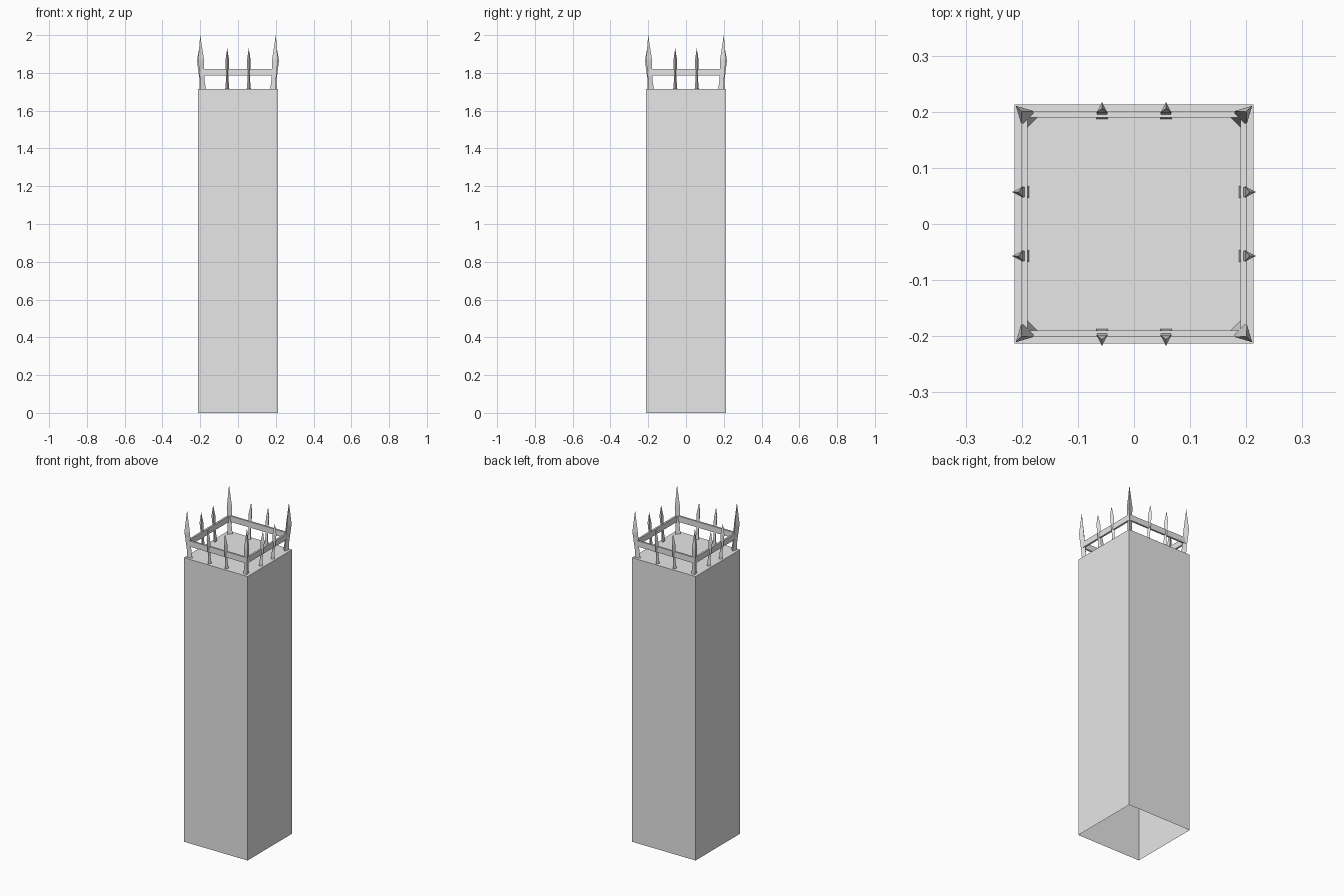
import bpy, bmesh, math
from mathutils import Matrix, Vector

cube = bpy.data.objects.get("Cube")
if cube:
    bpy.data.objects.remove(cube, do_unlink=True)

grey = bpy.data.materials.new("light_grey")
grey.use_nodes = True
grey.diffuse_color = (0.8, 0.8, 0.8, 1)
grey.node_tree.nodes["Principled BSDF"].inputs["Base Color"].default_value = (0.8, 0.8, 0.8, 1)

HALF = 0.213
DECK = 1.715


def finish(name, bm):
    bmesh.ops.recalc_face_normals(bm, faces=bm.faces)
    mesh = bpy.data.meshes.new(name)
    bm.to_mesh(mesh)
    bm.free()
    mesh.materials.append(grey)
    obj = bpy.data.objects.new(name, mesh)
    bpy.context.collection.objects.link(obj)
    return obj


def box(bm, lo, hi):
    lo, hi = Vector(lo), Vector(hi)
    scale = Matrix.Diagonal((*(hi - lo), 1))
    return bmesh.ops.create_cube(bm, size=1, matrix=Matrix.Translation((lo + hi) / 2) @ scale)


def spike(name, levels, tip, angle, side=0):
    """Three-sided blade; levels are (z, inner, ridge, half width)."""
    bm = bmesh.new()
    rings = []
    for z, inner, ridge, half in levels:
        points = ((inner, side - half, z), (ridge, side, z), (inner, side + half, z))
        rings.append([bm.verts.new(p) for p in points])
    for low, high in zip(rings, rings[1:]):
        for i in range(3):
            j = (i + 1) % 3
            bm.faces.new((low[i], low[j], high[j], high[i]))
    top = bm.verts.new((tip[1], side, tip[0]))
    for i in range(3):
        bm.faces.new((rings[-1][i], rings[-1][(i + 1) % 3], top))
    bm.faces.new(rings[0])
    bm.transform(Matrix.Rotation(angle, 4, "Z"))
    finish(name, bm)


# Tall hollow shaft, open underneath
bm = bmesh.new()
box(bm, (-HALF, -HALF, 0), (HALF, HALF, DECK))
bottom = [f for f in bm.faces if f.calc_center_median().z < 0.01]
bmesh.ops.recalc_face_normals(bm, faces=bm.faces)
bmesh.ops.delete(bm, geom=bottom, context="FACES_ONLY")
finish("tower_shaft", bm)

# Square rail mitred at the corners
bm = bmesh.new()
rings = []
for r, z in ((0.19, 1.785), (0.201, 1.785), (0.201, 1.82), (0.19, 1.82)):
    rings.append([bm.verts.new((sx * r, sy * r, z))
                  for sx, sy in ((-1, -1), (1, -1), (1, 1), (-1, 1))])
for a, b in zip(rings, rings[1:] + rings[:1]):
    for i in range(4):
        j = (i + 1) % 4
        bm.faces.new((a[i], a[j], b[j], b[i]))
finish("rail", bm)

# Leaning spikes: two on every side and a taller one at every corner
SIDE_LEVELS = ((DECK, 0.187, 0.204, 0.011), (1.76, 0.191, 0.204, 0.007),
               (1.865, 0.198, 0.217, 0.010))
CORNER_LEVELS = ((DECK, 0.256, 0.282, 0.015), (1.76, 0.261, 0.284, 0.011),
                 (1.87, 0.27, 0.298, 0.015))
for k, label in enumerate(("left", "back", "right", "front")):
    turn = k * math.pi / 2
    for n, side in enumerate((-0.057, 0.057)):
        spike(f"{label}_spike_{n + 1}", SIDE_LEVELS, (1.93, 0.206), turn, side)
    spike(f"corner_spike_{k + 1}", CORNER_LEVELS, (2.0, 0.283), turn + math.pi / 4)
